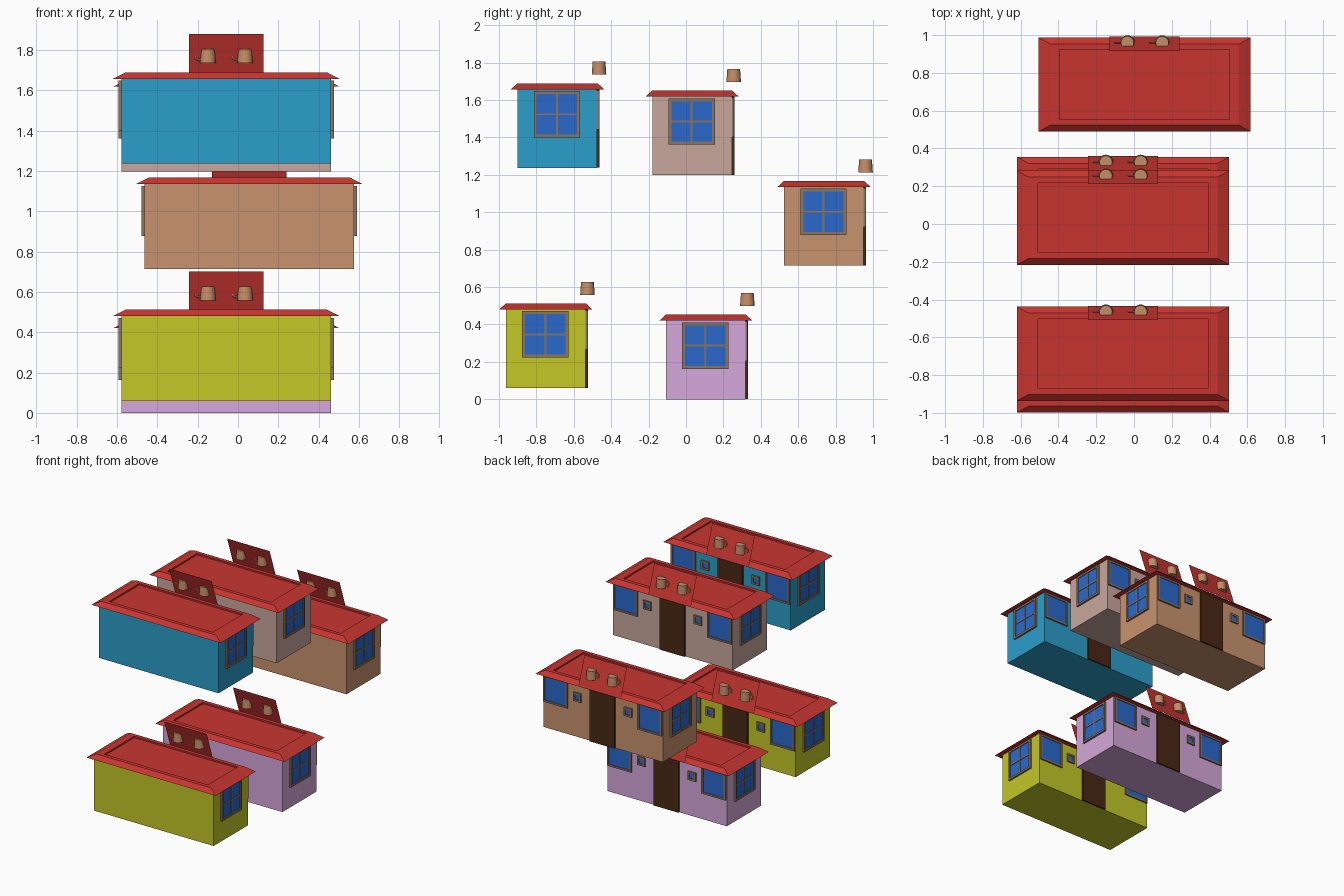
import bpy, bmesh
from math import pi
from mathutils import Matrix, Vector

if "Cube" in bpy.data.objects:
    bpy.data.objects.remove(bpy.data.objects["Cube"])


def material(name, hexcode):
    rgb = [int(hexcode[i:i + 2], 16) / 255 for i in (0, 2, 4)]
    lin = [c / 12.92 if c < 0.04 else ((c + 0.055) / 1.055) ** 2.4 for c in rgb]
    m = bpy.data.materials.new(name)
    m.diffuse_color = (*lin, 1)
    m.use_nodes = True
    m.node_tree.nodes["Principled BSDF"].inputs["Base Color"].default_value = m.diffuse_color
    return m


RED = material("roof_red", "C93530")
GLASS = material("glass_blue", "2A69CC")
WOOD = material("door_brown", "4A2815")
FRAME = material("frame_tan", "8C7560")
CLAY = material("clay", "C48E68")

# House proportions, measured from the front bottom centre of each house
W, D, H = 1.04, 0.425, 0.425


def finish(bm, name, mat, loc, recalc=True):
    if recalc:
        bmesh.ops.recalc_face_normals(bm, faces=bm.faces)
    me = bpy.data.meshes.new(name)
    bm.to_mesh(me)
    bm.free()
    me.materials.append(mat)
    ob = bpy.data.objects.new(name, me)
    ob.location = loc
    bpy.context.collection.objects.link(ob)
    return ob


def boxes(name, parts, mat, loc):
    """One object made from (centre, size) boxes."""
    bm = bmesh.new()
    for c, s in parts:
        bmesh.ops.create_cube(bm, size=1, matrix=Matrix.Translation(c) @ Matrix.Diagonal((*s, 1)))
    return finish(bm, name, mat, loc)


def window(name, loc, c, size, bar, depth, side=0, cross=False):
    """Framed pane on the back wall, or on the side wall given by side = +-1."""
    h = size / 2
    k = h - bar / 2

    def place(u, v, du, dv, d):
        if side:
            return (c + Vector((side * d / 2, u, v)), (d, du, dv))
        return (c + Vector((u, d / 2, v)), (du, d, dv))

    bars = [place(s * k, 0, bar, size, depth) for s in (-1, 1)]
    bars += [place(0, s * k, size - 2 * bar, bar, depth) for s in (-1, 1)]
    if cross:
        bars += [place(0, 0, 0.01, size - 2 * bar, depth * 0.8),
                 place(0, 0, size - 2 * bar, 0.01, depth * 0.8)]
    boxes(name + "_frame", bars, FRAME, loc)
    pane = size - 2 * bar
    boxes(name + "_glass", [place(0, 0, pane, pane, depth * 0.5)], GLASS, loc)


def roof(loc):
    """Shallow hipped slab with a sunken rectangle on top."""
    bm = bmesh.new()
    cy = 0.213
    rings = []
    for hx, hy, z in ((0.562, 0.249, 0.42), (0.50, 0.215, 0.452),
                      (0.45, 0.185, 0.452), (0.45, 0.185, 0.44)):
        rings.append([bm.verts.new((sx * hx, cy + sy * hy, z))
                      for sx, sy in ((-1, -1), (1, -1), (1, 1), (-1, 1))])
    for a, b in zip(rings, rings[1:]):
        for i in range(4):
            j = (i + 1) % 4
            bm.faces.new((a[i], a[j], b[j], b[i]))
    bm.faces.new(rings[0][::-1])
    bm.faces.new(rings[-1])
    finish(bm, "roof", RED, loc)


def sign(loc):
    """Thin leaning board over the door."""
    bm = bmesh.new()
    x = 0.185
    bm.faces.new([bm.verts.new(p) for p in ((x, 0.467, 0.425), (-x, 0.467, 0.425),
                                            (-x, 0.392, 0.642), (x, 0.392, 0.642))])
    finish(bm, "sign_board", RED, loc, recalc=False)


def mug(loc, x):
    """Tapered cup with a half ring handle, set through the board."""
    c = Vector((x, 0.435, 0.533))
    bm = bmesh.new()
    bmesh.ops.create_cone(bm, cap_ends=True, segments=20, radius1=0.039, radius2=0.034,
                          depth=0.07, matrix=Matrix.Translation(c))
    finish(bm, "mug", CLAY, loc)
    bpy.ops.mesh.primitive_torus_add(major_radius=0.019, minor_radius=0.005,
                                     major_segments=14, minor_segments=6,
                                     location=Vector(loc) + c + Vector((-0.045, 0, 0)),
                                     rotation=(pi / 2, 0, 0))
    ob = bpy.context.object
    ob.name = "mug_handle"
    ob.data.materials.append(CLAY)


def house(colour, hexcode, loc):
    boxes("walls", [((0, D / 2, H / 2), (W, D, H))], material("wall_" + colour, hexcode), loc)
    roof(loc)
    boxes("door", [((0, D + 0.006, 0.213), (0.215, 0.014, 0.424))], WOOD, loc)
    for s in (-1, 1):
        window("side_window", loc, Vector((s * W / 2, 0.21, 0.287)), 0.248, 0.016, 0.014, s, True)
        window("back_window", loc, Vector((s * 0.41, D, 0.31)), 0.21, 0.014, 0.012)
        window("small_window", loc, Vector((s * 0.22, D, 0.315)), 0.068, 0.014, 0.012)
    sign(loc)
    for x in (-0.091, 0.093):
        mug(loc, x)


# The five stacked houses
house("blue", "2B9FCB", (-0.058, -0.90, 1.237))
house("rose", "C9A79D", (-0.058, -0.18, 1.198))
house("orange", "C9946E", (0.056, 0.525, 0.715))
house("yellow", "C4C827", (-0.058, -0.962, 0.06))
house("violet", "D6A9DC", (-0.058, -0.107, 0.0))
